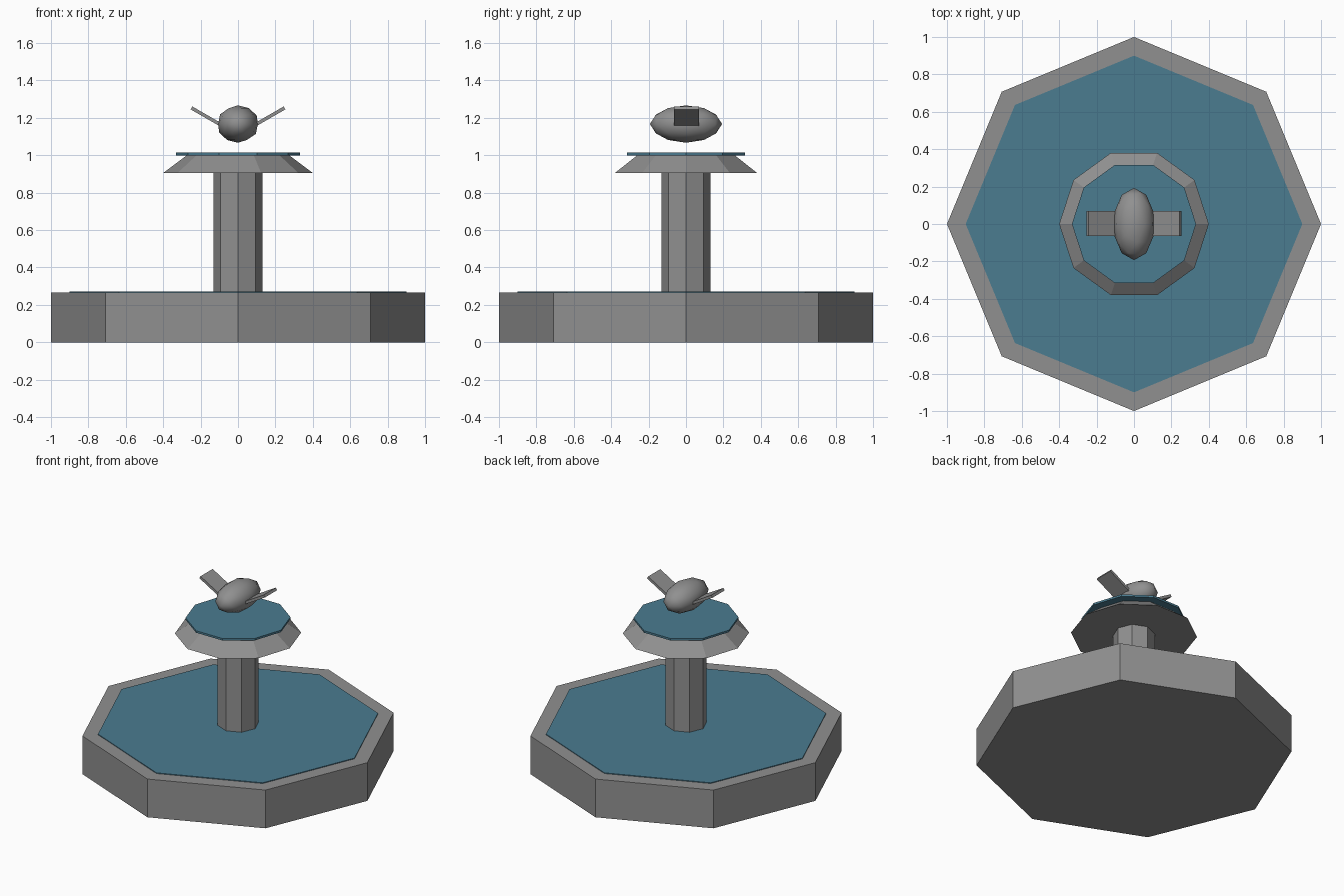
import bpy
import bmesh
from math import cos, sin, pi, radians
from mathutils import Matrix

cube = bpy.data.objects.get("Cube")
if cube:
    bpy.data.objects.remove(cube, do_unlink=True)


def make_material(name, rgb):
    mat = bpy.data.materials.new(name)
    mat.use_nodes = True
    color = (*rgb, 1)
    mat.diffuse_color = color
    mat.node_tree.nodes["Principled BSDF"].inputs["Base Color"].default_value = color
    return mat


def add_object(name, bm, mat):
    bmesh.ops.recalc_face_normals(bm, faces=bm.faces)
    mesh = bpy.data.meshes.new(name)
    bm.to_mesh(mesh)
    bm.free()
    mesh.materials.append(mat)
    obj = bpy.data.objects.new(name, mesh)
    bpy.context.collection.objects.link(obj)
    return obj


def frustum(name, sides, z_low, z_high, r_low, r_high, mat):
    """Flat-sided solid with a corner on the x axis."""
    bm = bmesh.new()
    rings = []
    for r, z in ((r_low, z_low), (r_high, z_high)):
        rings.append([bm.verts.new((r * cos(2 * pi * i / sides),
                                    r * sin(2 * pi * i / sides), z))
                      for i in range(sides)])
    low, high = rings
    bm.faces.new(low)
    bm.faces.new(high)
    for i in range(sides):
        j = (i + 1) % sides
        bm.faces.new((low[i], low[j], high[j], high[i]))
    return add_object(name, bm, mat)


stone = make_material("grey stone", (0.28, 0.28, 0.28))
water = make_material("blue water", (0.07, 0.2, 0.28))

# Fountain: basin, pillar and upper dish with their water
frustum("basin", 8, 0, 0.267, 1, 1, stone)
frustum("basin_water", 8, 0.262, 0.272, 0.9, 0.9, water)
frustum("pillar", 8, 0.26, 0.91, 0.132, 0.132, stone)
frustum("upper_dish", 10, 0.905, 1.003, 0.4, 0.27, stone)
frustum("upper_water", 10, 1.0, 1.014, 0.332, 0.332, water)

# Bird body hovering over the dish
bm = bmesh.new()
bmesh.ops.create_icosphere(bm, subdivisions=2, radius=1)
bmesh.ops.transform(bm, verts=bm.verts, matrix=Matrix.Translation((0, 0, 1.167))
                    @ Matrix.Diagonal((0.112, 0.193, 0.1, 1)))
for face in bm.faces:
    face.smooth = True
add_object("bird_body", bm, stone)

# Raised wings, mirrored
for side, name in ((1, "left_wing"), (-1, "right_wing")):
    bm = bmesh.new()
    bmesh.ops.create_cube(bm, size=1)
    bmesh.ops.transform(bm, verts=bm.verts,
                        matrix=Matrix.Translation((side * 0.162, 0.002, 1.203))
                        @ Matrix.Rotation(radians(-30 * side), 4, 'Y')
                        @ Matrix.Diagonal((0.2, 0.134, 0.018, 1)))
    add_object(name, bm, stone)
